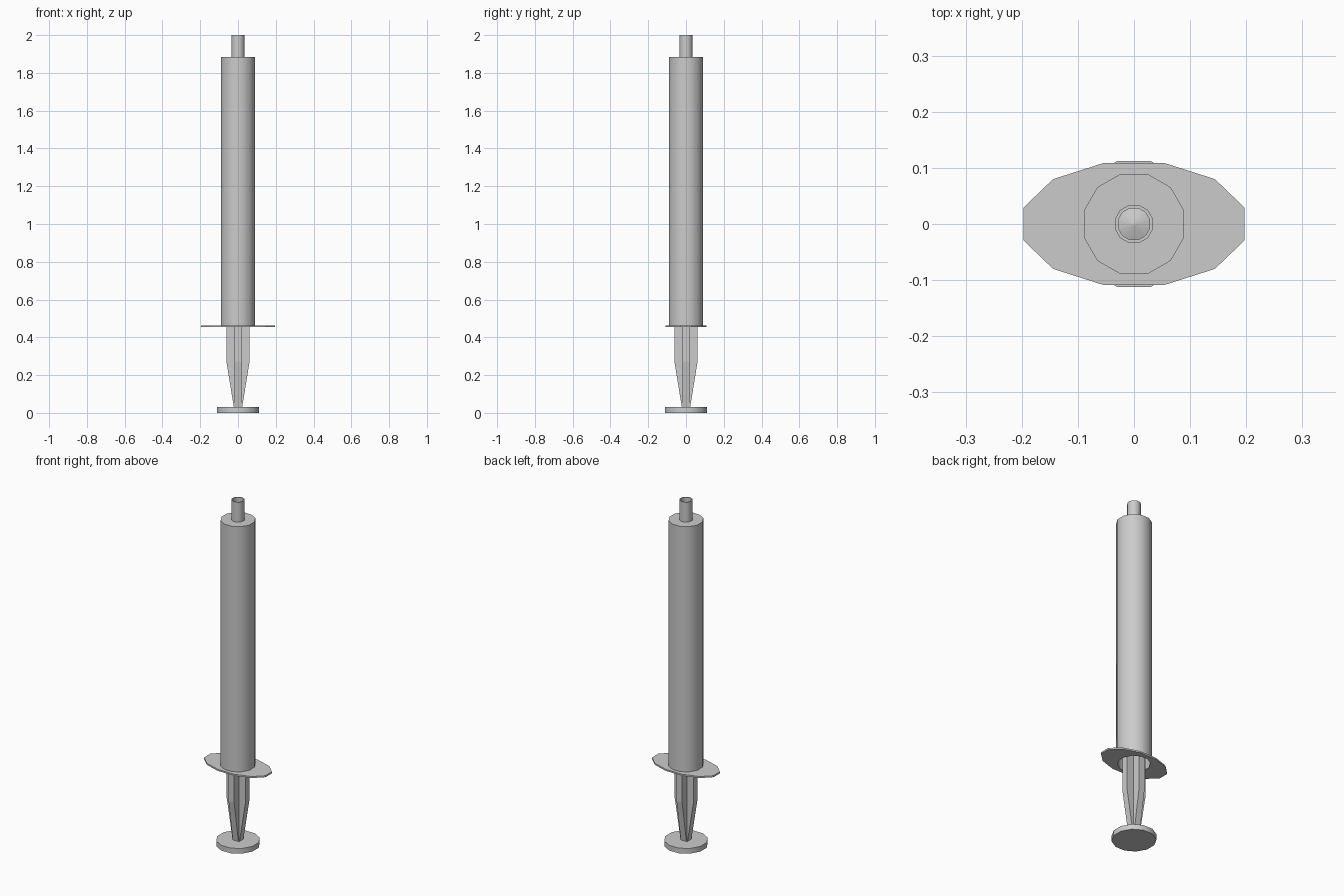
import bpy, bmesh
from math import cos, sin, pi, radians

if "Cube" in bpy.data.objects:
    bpy.data.objects.remove(bpy.data.objects["Cube"])

SIDES = 12


def loft(name, rings, loop=False, smooth=False):
    """Skin equal-length rings; loop joins last to first, otherwise ends are capped."""
    bm = bmesh.new()
    vs = [[bm.verts.new(p) for p in ring] for ring in rings]
    pairs = list(zip(vs, vs[1:]))
    if loop:
        pairs.append((vs[-1], vs[0]))
    else:
        bm.faces.new(vs[0][::-1])
        bm.faces.new(vs[-1])
    for a, b in pairs:
        for i in range(len(a)):
            j = (i + 1) % len(a)
            bm.faces.new((a[i], a[j], b[j], b[i]))
    bmesh.ops.recalc_face_normals(bm, faces=bm.faces)
    mesh = bpy.data.meshes.new(name)
    bm.to_mesh(mesh)
    bm.free()
    obj = bpy.data.objects.new(name, mesh)
    bpy.context.collection.objects.link(obj)
    if smooth:
        bpy.context.view_layer.objects.active = obj
        obj.select_set(True)
        bpy.ops.object.shade_smooth_by_angle(angle=radians(40))
        obj.select_set(False)
    return obj


def ellipse(rx, ry, z):
    angles = [(i + 0.5) * 2 * pi / SIDES for i in range(SIDES)]
    return [(rx * cos(a), ry * sin(a), z) for a in angles]


def lathe(name, profile, **kw):
    return loft(name, [ellipse(r, r, z) for r, z in profile], **kw)


def cross(w, t, z):
    pts = [(w, -t), (w, t), (t, t), (t, w), (-t, w), (-t, t),
           (-w, t), (-w, -t), (-t, -t), (-t, -w), (t, -w), (t, -t)]
    return [(x, y, z) for x, y in pts]


# Hollow barrel with open bottom and bored nozzle
lathe("barrel", [(0.0925, 0.46), (0.0925, 1.885), (0.035, 1.885), (0.035, 2.0),
                 (0.029, 2.0), (0.029, 1.875), (0.085, 1.875), (0.085, 0.46)],
      loop=True, smooth=True)

# Oval finger flange with a hole for the plunger
loft("finger_flange", [ellipse(0.204, 0.113, 0.454), ellipse(0.204, 0.113, 0.463),
                       ellipse(0.085, 0.085, 0.463), ellipse(0.085, 0.085, 0.454)],
     loop=True)

# Plunger: thumb disc, cross-shaped rod tapering to the disc, piston inside the barrel
lathe("thumb_disc", [(0.116, 0.0), (0.116, 0.03)], smooth=True)
loft("plunger_rod", [cross(0.022, 0.018, 0.03), cross(0.061, 0.018, 0.27),
                     cross(0.061, 0.018, 1.4)])
lathe("piston", [(0.084, 1.4), (0.084, 1.5), (0.004, 1.54)], smooth=True)
